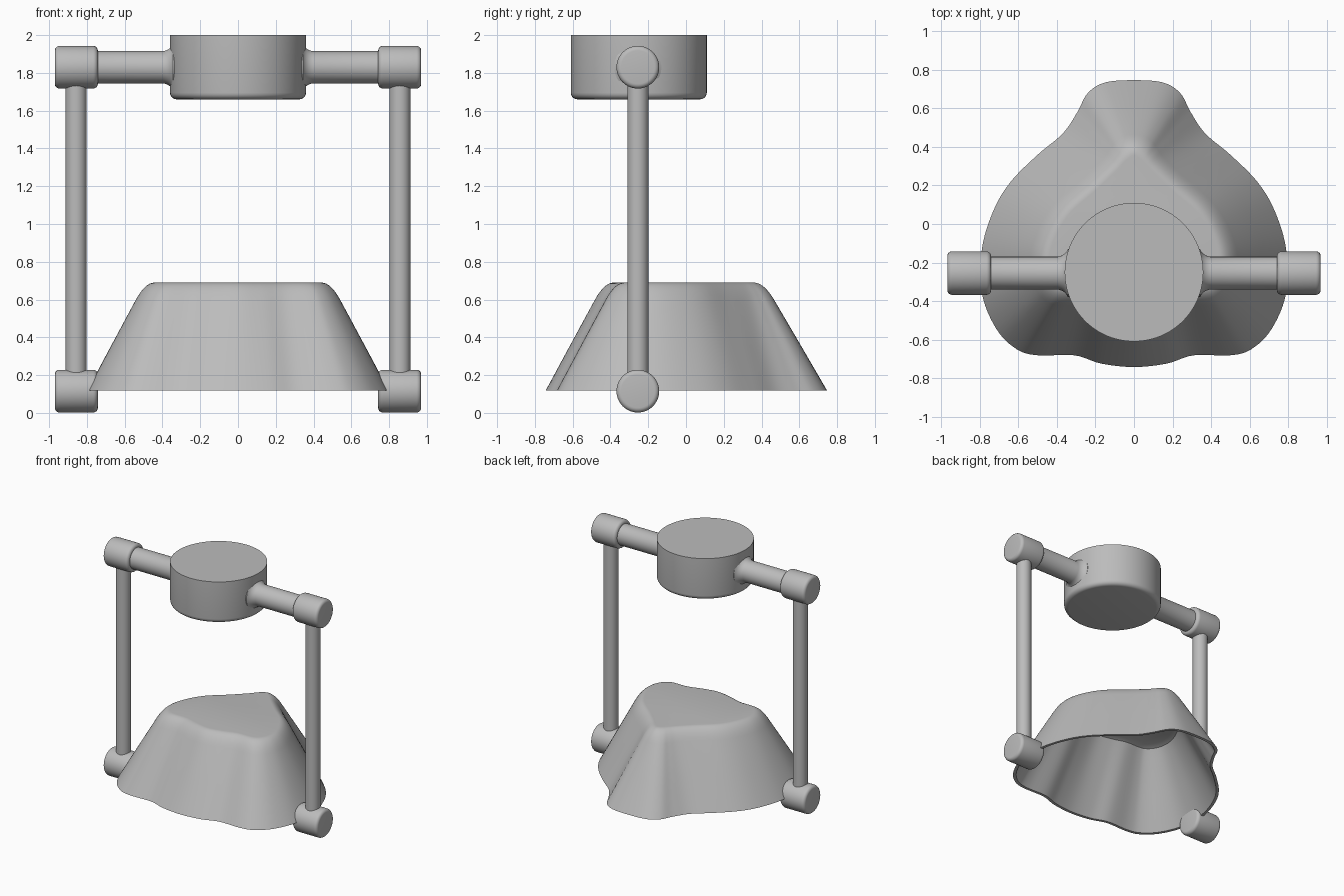
import bpy, bmesh, math
from mathutils import Vector

if "Cube" in bpy.data.objects:
    bpy.data.objects.remove(bpy.data.objects["Cube"])

grey = bpy.data.materials.new("plain_grey")
grey.diffuse_color = (0.5, 0.5, 0.5, 1)
grey.use_nodes = True
grey.node_tree.nodes["Principled BSDF"].inputs["Base Color"].default_value = grey.diffuse_color


def finish(name, bm, mirror=False):
    bmesh.ops.recalc_face_normals(bm, faces=bm.faces)
    me = bpy.data.meshes.new(name)
    bm.to_mesh(me)
    bm.free()
    me.materials.append(grey)
    ob = bpy.data.objects.new(name, me)
    bpy.context.collection.objects.link(ob)
    if mirror:
        ob.modifiers.new("mirror", 'MIRROR')
    bpy.ops.object.select_all(action='DESELECT')
    bpy.context.view_layer.objects.active = ob
    ob.select_set(True)
    bpy.ops.object.shade_smooth_by_angle(angle=math.radians(35))
    return ob


def skin(bm, loops, close=False):
    """Bridge matching closed loops of points with quads; cap or join the ends."""
    rings = [[bm.verts.new(p) for p in loop] for loop in loops]
    n = len(rings[0])
    pairs = list(zip(rings, rings[1:]))
    for a, b in pairs:
        for i in range(n):
            j = (i + 1) % n
            bm.faces.new((a[i], a[j], b[j], b[i]))
    return rings


def lathe(name, profile, centre, axis, sides=64, mirror=False):
    """Spin (position, radius) pairs round an axis through centre."""
    loops = []
    for h, r in profile:
        loop = []
        for i in range(sides):
            a = 2 * math.pi * i / sides
            u, v = r * math.cos(a), r * math.sin(a)
            off = (h, u, v) if axis == 'x' else (u, v, h)
            loop.append(Vector(centre) + Vector(off))
        loops.append(loop)
    bm = bmesh.new()
    rings = skin(bm, loops)
    bm.faces.new(rings[0])
    bm.faces.new(rings[-1])
    return finish(name, bm, mirror)


def fillet(h, r, f, direction, steps=5):
    """Rounded rim at the end h; direction -1 for a start, +1 for an end."""
    pts = []
    for k in range(steps + 1):
        a = math.pi / 2 * k / steps
        pts.append((h - direction * f * (1 - math.sin(a)), r - f + f * math.cos(a)))
    return pts if direction > 0 else pts[::-1]


Y = -0.255      # depth of the whole frame
TOP_Z, LOW_Z = 1.83, 0.115

# Round drum: rounded lower rim, sharp upper rim
lathe("drum", fillet(1.66, 0.36, 0.035, -1) + [(2.0, 0.36)], (0, -0.25, 0), 'z', 96)

# Side arms, flared where they meet the drum
arm = [(0.30, 0.125), (0.343, 0.125), (0.35, 0.112), (0.36, 0.101),
       (0.375, 0.091), (0.395, 0.085), (0.76, 0.085)]
lathe("side_arms", arm, (0, Y, TOP_Z), 'x', mirror=True)

# Knobs at both ends of the posts
knob = fillet(0.742, 0.113, 0.025, -1) + fillet(0.97, 0.113, 0.025, 1)
lathe("upper_knobs", knob, (0, Y, TOP_Z), 'x', mirror=True)
lathe("lower_knobs", knob, (0, Y, LOW_Z), 'x', mirror=True)

# Posts
lathe("posts", [(0.14, 0.056), (1.80, 0.056)], (0.857, Y, 0), 'z', 48, mirror=True)

# Hollow three-lobed shell: right half of the foot and crown outlines
foot = [(0, .747), (.15, .735), (.24, .68), (.295, .58), (.37, .47), (.50, .36),
        (.64, .22), (.73, .07), (.79, -.13), (.79, -.36), (.715, -.545),
        (.61, -.65), (.50, -.682), (.31, -.682), (.17, -.725), (0, -.743)]
crown = [(0, .412), (.035, .403), (.065, .382), (.09, .352), (.13, .305), (.235, .205),
         (.365, .09), (.44, -.02), (.485, -.14), (.488, -.24), (.46, -.315),
         (.415, -.36), (.36, -.375), (.24, -.378), (.12, -.412), (0, -.432)]


def outline(half, steps=6):
    """Mirror a half outline and smooth it into a closed curve."""
    pts = [Vector(p) for p in half + [(-x, y) for x, y in half[-2:0:-1]]]
    n, out = len(pts), []
    for i in range(n):
        p0, p1, p2, p3 = (pts[(i + k) % n] for k in (-1, 0, 1, 2))
        for s in range(steps):
            t = s / steps
            out.append(0.5 * (2 * p1 + (p2 - p0) * t + (2 * p0 - 5 * p1 + 4 * p2 - p3) * t * t
                              + (3 * p1 - p0 - 3 * p2 + p3) * t ** 3))
    return out


lower, upper = outline(foot), outline(crown)


def ring(t, z):
    return [(*a.lerp(b, t), z) for a, b in zip(lower, upper)]


# wall section: (blend from foot to crown, height), with a rounded shoulder
wall = [(0, 0.118), (0.42, 0.36), (0.84, 0.60)]
for k in range(1, 9):
    s = k / 8
    wall.append(((1 - s) ** 2 * 0.84 + 2 * s * (1 - s) * 1.0 + s * s * 1.16,
                 (1 - s) ** 2 * 0.60 + 2 * s * (1 - s) * 0.69 + s * s * 0.69))
inner = [(0.07, 0.118), (0.5, 0.36), (0.90, 0.59), (1.02, 0.65), (1.14, 0.665)]

bm = bmesh.new()
rings = skin(bm, [ring(*w) for w in wall[::-1] + inner])
bm.faces.new(rings[0])
bm.faces.new(rings[-1])
finish("lobed_shell", bm)
